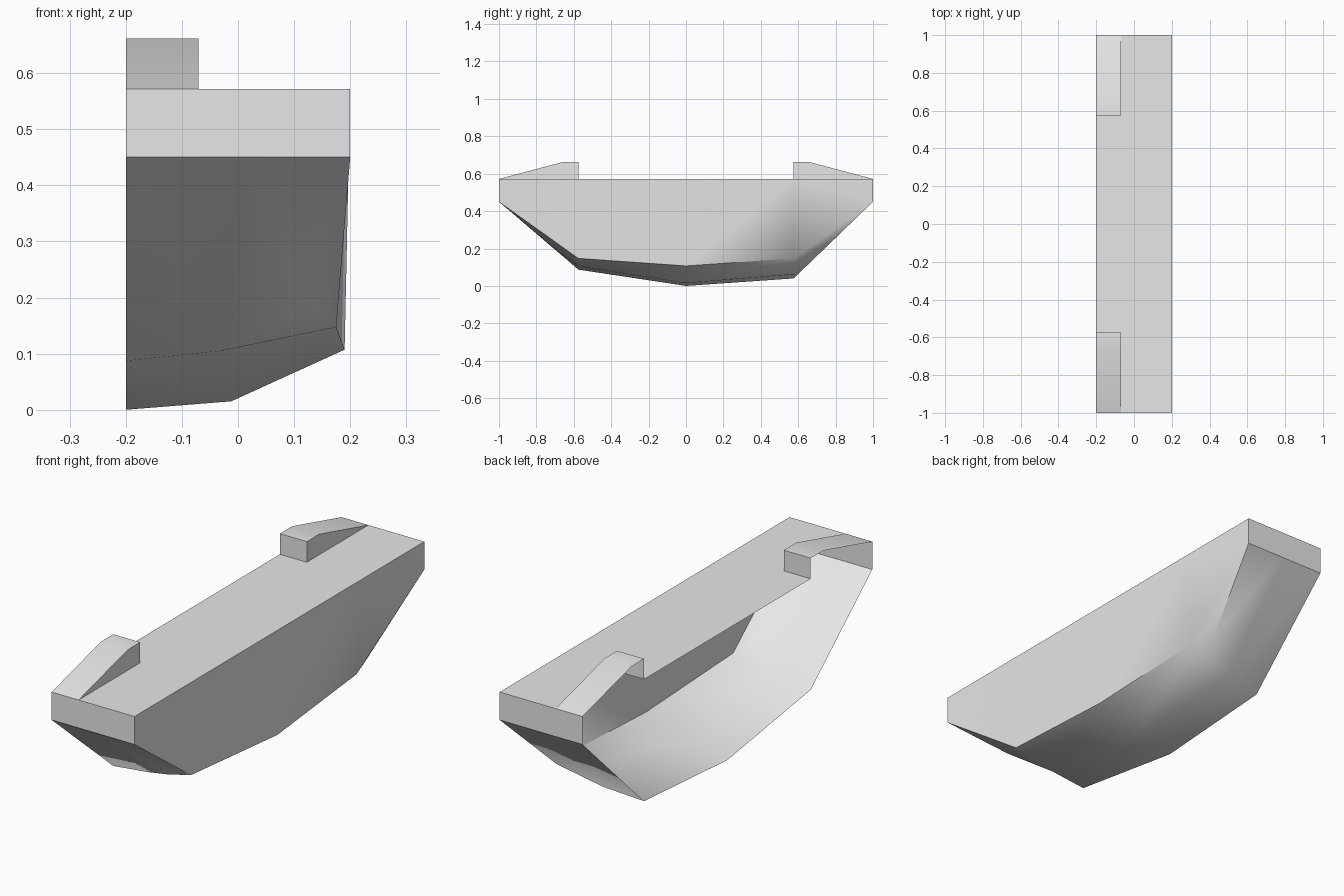
import bpy
import bmesh
import math

if "Cube" in bpy.data.objects:
    bpy.data.objects.remove(bpy.data.objects["Cube"], do_unlink=True)

grey = bpy.data.materials.new("plain_grey")
grey.use_nodes = True
grey.diffuse_color = (0.8, 0.8, 0.8, 1)
grey.node_tree.nodes["Principled BSDF"].inputs["Base Color"].default_value = (0.8, 0.8, 0.8, 1)

LEFT, RIGHT, INNER = -0.2, 0.2, -0.07   # x of open edge, side wall, bracket wall
DECK, RIM, CAP = 0.572, 0.45, 0.662     # heights
STEP, RIDGE = 0.575, 0.66               # y of bracket face and slope start


def build(name, faces):
    """Open shell from faces given as (outward direction, corner points)."""
    bm = bmesh.new()
    for out, pts in faces:
        f = bm.faces.new([bm.verts.new(p) for p in pts])
        f.normal_update()
        if sum(a * b for a, b in zip(f.normal, out)) < 0:
            f.normal_flip()
    bmesh.ops.remove_doubles(bm, verts=bm.verts, dist=0.0005)
    mesh = bpy.data.meshes.new(name)
    bm.to_mesh(mesh)
    bm.free()
    mesh.materials.append(grey)
    obj = bpy.data.objects.new(name, mesh)
    bpy.context.collection.objects.link(obj)
    bpy.ops.object.select_all(action='DESELECT')
    obj.select_set(True)
    bpy.context.view_layer.objects.active = obj
    bpy.ops.object.shade_smooth_by_angle(angle=math.radians(43))
    return obj


# Hull: cross-sections from the open edge to the chine
back = [(LEFT, STEP, 0.04), (-0.02, 0.6, 0.064), (0.17, STEP, 0.147)]
middle = [(LEFT, 0, 0), (-0.012, 0, 0.015), (0.19, 0, 0.107)]
front = [(LEFT, -STEP, 0.087), (-0.03, -STEP, 0.105), (0.175, -STEP, 0.147)]
down, side = (0, 0, -1), (1, 0, 0)
hull = []
for a, b in ((front, middle), (middle, back)):
    for i in (0, 1):
        hull.append((down, [a[i], a[i + 1], b[i + 1], b[i]]))
    top_a, top_b = (RIGHT, a[2][1], DECK), (RIGHT, b[2][1], DECK)
    hull.append((side, [a[2], b[2], top_b, top_a]))

# Sloping hull ends, each with a small facet at the chine
for s, row, knee in ((-1, front, (0.135, -0.68, 0.18)), (1, back, (0.135, 0.7, 0.16))):
    edge, mid, corner = [(x, s, RIM) for x in (LEFT, 0, RIGHT)]
    hull += [
        (down, [edge, mid, row[1], row[0]]),
        (down, [mid, corner, knee, row[1]]),
        (down, [knee, row[2], row[1]]),
        (side, [corner, row[2], knee]),
        (side, [corner, row[2], (RIGHT, row[2][1], DECK), (RIGHT, s, DECK)]),
    ]
build("hull", hull)

# Deck, notched below each bracket, with the upright end boards
up = (0, 0, 1)
deck = []
for x0, x1, y in ((LEFT, INNER, STEP), (INNER, RIGHT, 1)):
    deck.append((up, [(x0, -y, DECK), (x1, -y, DECK), (x1, y, DECK), (x0, y, DECK)]))
build("deck", deck)
for s, name in ((-1, "front_board"), (1, "back_board")):
    build(name, [((0, s, 0), [(LEFT, s, RIM), (RIGHT, s, RIM), (RIGHT, s, DECK), (LEFT, s, DECK)])])

# Hollow wedge brackets standing on the deck
for s, name in ((-1, "front_bracket"), (1, "back_bracket")):
    profile = [(s, DECK), (s * RIDGE, CAP), (s * STEP, CAP), (s * STEP, DECK)]
    faces = [(side, [(INNER, y, z) for y, z in profile])]
    for (a, b), out in zip(zip(profile, profile[1:]), (up, up, (0, -s, 0))):
        faces.append((out, [(LEFT, *a), (INNER, *a), (INNER, *b), (LEFT, *b)]))
    build(name, faces)
